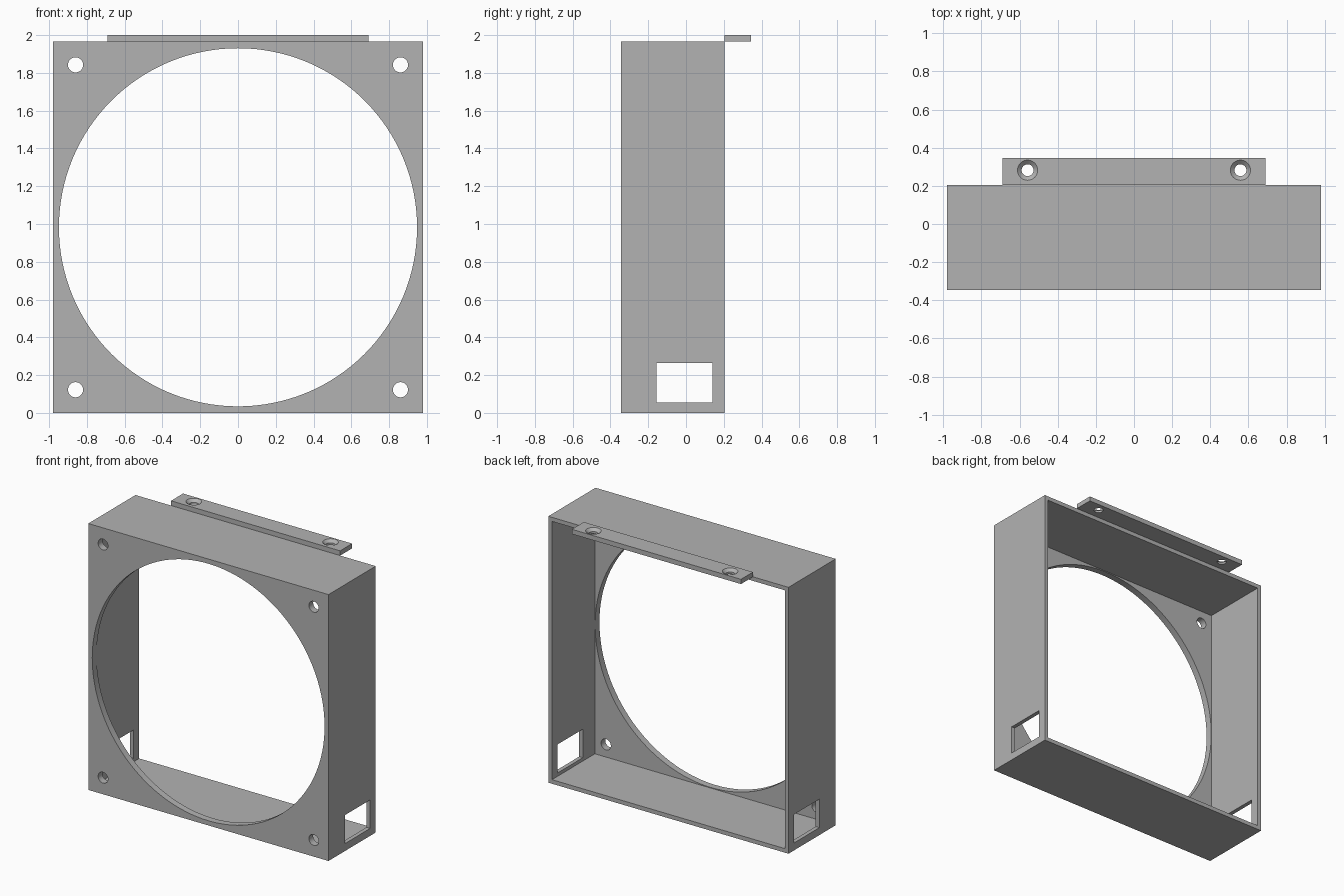
import bpy
import math

if "Cube" in bpy.data.objects:
    bpy.data.objects.remove(bpy.data.objects["Cube"], do_unlink=True)

# Overall dimensions
HALF_W, HEIGHT = 0.98, 1.965
FRONT, BACK = -0.345, 0.205
WALL, PLATE = 0.03, 0.05
MID_Z = HEIGHT / 2

grey = bpy.data.materials.new("plain grey")
grey.use_nodes = True
colour = (0.45, 0.45, 0.45, 1)
grey.diffuse_color = colour
grey.node_tree.nodes["Principled BSDF"].inputs["Base Color"].default_value = colour


def box(name, low, high):
    """Box between two opposite corners."""
    centre = [(a + b) / 2 for a, b in zip(low, high)]
    bpy.ops.mesh.primitive_cube_add(size=1, location=centre)
    obj = bpy.context.object
    obj.name = name
    obj.scale = [b - a for a, b in zip(low, high)]
    bpy.ops.object.transform_apply(location=True, rotation=True, scale=True)
    return obj


def cone(name, centre, r_low, r_high, depth, sides=48, tilt=0):
    """Cylinder or cone along z, optionally tilted about x."""
    bpy.ops.mesh.primitive_cone_add(vertices=sides, radius1=r_low, radius2=r_high,
                                    depth=depth, location=centre, rotation=(tilt, 0, 0))
    obj = bpy.context.object
    obj.name = name
    bpy.ops.object.transform_apply(location=True, rotation=True, scale=True)
    return obj


def carve(target, cutters):
    """Subtract each cutter, then discard it."""
    bpy.ops.object.select_all(action='DESELECT')
    target.select_set(True)
    bpy.context.view_layer.objects.active = target
    for cutter in cutters:
        cutter.hide_render = True
        mod = target.modifiers.new("cut", 'BOOLEAN')
        mod.operation, mod.solver, mod.object = 'DIFFERENCE', 'EXACT', cutter
        bpy.ops.object.modifier_apply(modifier=mod.name)
        bpy.data.objects.remove(cutter, do_unlink=True)
    target.data.materials.clear()
    target.data.materials.append(grey)
    bpy.ops.object.shade_smooth_by_angle(angle=math.radians(30))


# Open-backed housing with a front plate
housing = box("fan_housing", (-HALF_W, FRONT, 0), (HALF_W, BACK, HEIGHT))
inner = HALF_W - WALL
cutters = [
    box("cavity", (-inner, FRONT + PLATE, WALL), (inner, BACK + 0.1, HEIGHT - WALL)),
    cone("airflow_hole", (0, FRONT, MID_Z), 0.948, 0.948, 0.2, 128, math.pi / 2),
    # Cable windows through both side walls
    box("cable_windows", (-1.2, -0.155, 0.055), (1.2, 0.14, 0.265)),
]
# Screw holes in the four corners
for x in (-0.86, 0.86):
    for z in (-0.86, 0.86):
        cutters.append(cone("screw_hole", (x, FRONT, MID_Z + z), 0.04, 0.04, 0.2, 48, math.pi / 2))
carve(housing, cutters)

# Mounting tab along the upper back edge, with countersunk holes
tab = box("mounting_tab", (-0.69, BACK, HEIGHT), (0.69, 0.345, 2))
cutters = []
for x in (-0.558, 0.558):
    cutters.append(cone("tab_hole", (x, 0.282, 1.98), 0.031, 0.031, 0.2))
    cutters.append(cone("countersink", (x, 0.282, 1.99), 0.029, 0.055, 0.024))
carve(tab, cutters)
